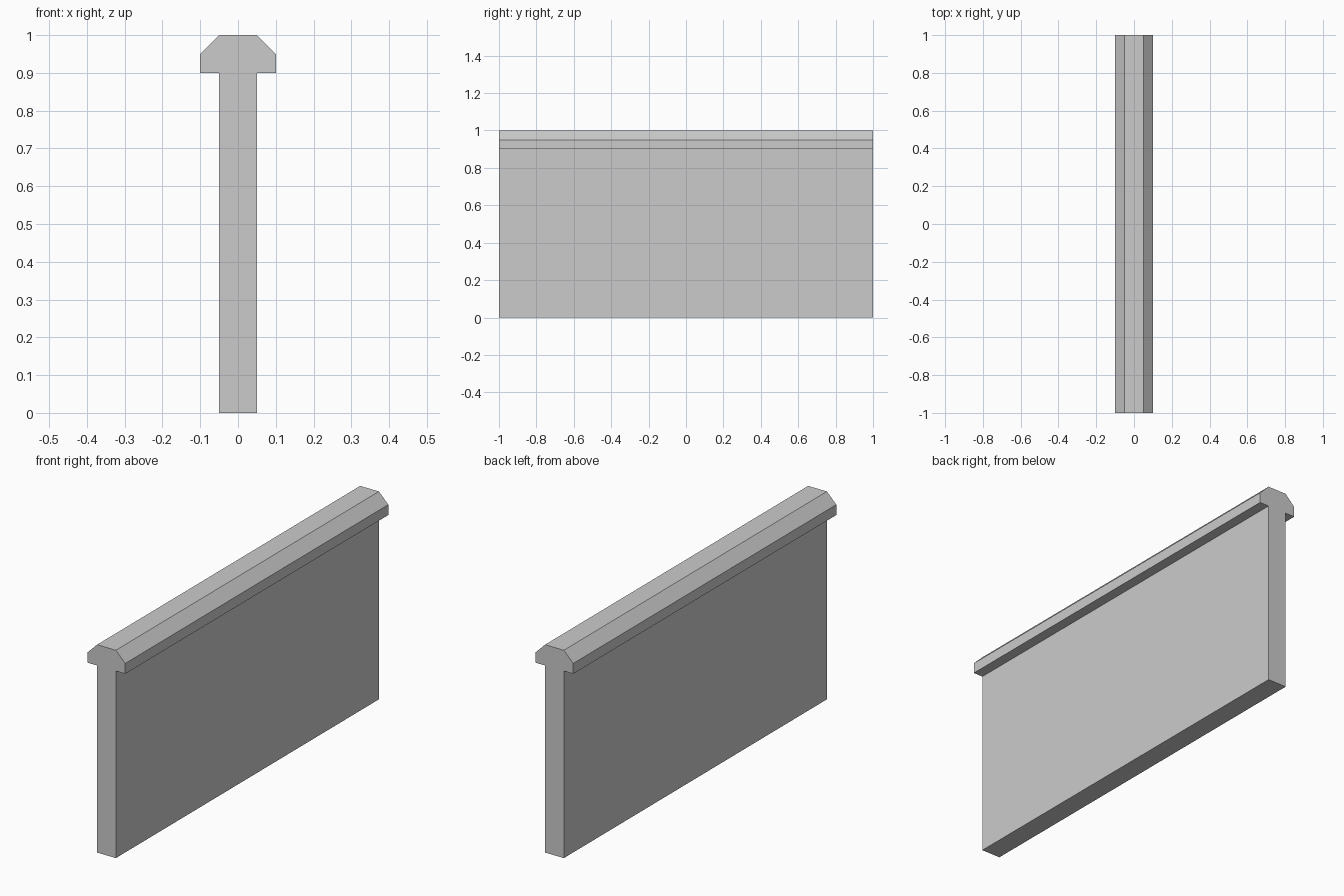
import bpy
import bmesh

if "Cube" in bpy.data.objects:
    bpy.data.objects.remove(bpy.data.objects["Cube"])

LENGTH = 2.0

# Right half of the wall-and-coping cross-section (x, z), bottom to top
half = [(0.05, 0.0), (0.05, 0.9), (0.10, 0.9), (0.10, 0.95), (0.05, 1.0)]
profile = half + [(-x, z) for x, z in reversed(half)]

# Extrude the mirrored profile along y
bm = bmesh.new()
face = bm.faces.new([bm.verts.new((x, -LENGTH / 2, z)) for x, z in profile])
ext = bmesh.ops.extrude_face_region(bm, geom=[face], use_keep_orig=True)
moved = [g for g in ext["geom"] if isinstance(g, bmesh.types.BMVert)]
bmesh.ops.translate(bm, verts=moved, vec=(0, LENGTH, 0))
bmesh.ops.recalc_face_normals(bm, faces=bm.faces[:])

mesh = bpy.data.meshes.new("capped_wall")
bm.to_mesh(mesh)
bm.free()

# Low wall with chamfered coping
wall = bpy.data.objects.new("capped_wall", mesh)
bpy.context.collection.objects.link(wall)
